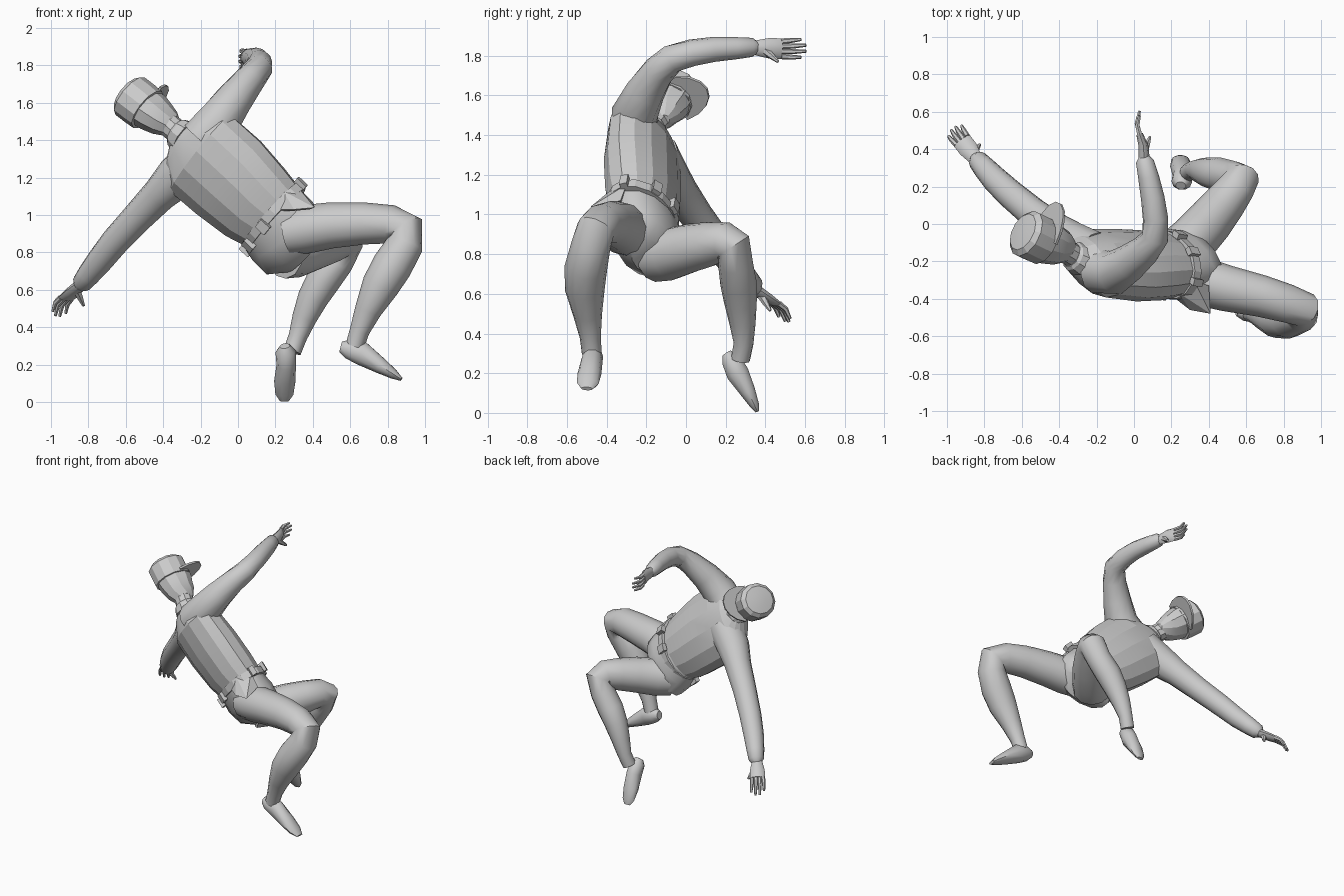
import bpy, bmesh, math
from mathutils import Vector as V


def finish(name, bm, angle):
    bmesh.ops.recalc_face_normals(bm, faces=bm.faces)
    me = bpy.data.meshes.new(name)
    bm.to_mesh(me)
    bm.free()
    ob = bpy.data.objects.new(name, me)
    bpy.context.collection.objects.link(ob)
    if angle:
        bpy.ops.object.select_all(action='DESELECT')
        ob.select_set(True)
        bpy.context.view_layer.objects.active = ob
        bpy.ops.object.shade_smooth_by_angle(angle=math.radians(angle))
    return ob


def loft(name, rings, ref, n=10, angle=0):
    """Elliptical rings (x, y, z, half width along ref, half depth) joined into a capped tube."""
    bm = bmesh.new()
    pts = [V(r[:3]) for r in rings]
    loops = []
    for i, r in enumerate(rings):
        p0, p1 = pts[max(i - 1, 0)], pts[min(i + 1, len(pts) - 1)]
        d0 = (pts[i] - p0).normalized()
        d1 = (p1 - pts[i]).normalized()
        t = (d0 + d1).normalized()
        a = (V(ref) - t * V(ref).dot(t)).normalized()
        b = t.cross(a)
        ra, rb = r[3], r[-1]
        loops.append([bm.verts.new(pts[i] + a * ra * math.cos(k * math.tau / n)
                                   + b * rb * math.sin(k * math.tau / n)) for k in range(n)])
    for A, B in zip(loops, loops[1:]):
        for k in range(n):
            bm.faces.new((A[k], A[(k + 1) % n], B[(k + 1) % n], B[k]))
    bm.faces.new(loops[0])
    bm.faces.new(loops[-1])
    return finish(name, bm, angle)


def hull(name, pts):
    bm = bmesh.new()
    for p in pts:
        bm.verts.new(p)
    bmesh.ops.convex_hull(bm, input=bm.verts)
    return finish(name, bm, 0)


# body axes: right-hand side and chest direction
side = V((.57, -.42, .70)).normalized()
chest = V((.31, .90, .29)).normalized()

# torso and pelvis
loft("torso", [(-.31, -.18, 1.43, .08, .07), (-.275, -.185, 1.395, .19, .11),
               (-.20, -.21, 1.33, .285, .155), (-.05, -.22, 1.20, .28, .17),
               (.09, -.22, 1.07, .255, .17), (.19, -.22, .99, .225, .155)], side, 14, 15)
loft("pelvis", [(.17, -.22, 1.0, .22, .155), (.25, -.205, .90, .235, .17),
                (.31, -.19, .83, .23, .15), (.36, -.18, .785, .13, .09)], side, 14, 40)

# belt with pouches
waist, down = V((.19, -.22, .99)), V((.72, -.12, -.68)).normalized()
loft("belt", [(*(waist + down * t), .24, .172) for t in (-.025, .025)], side, 16)


def on_belt(deg, ra, rb):
    q = math.radians(deg)
    return waist + side * ra * math.cos(q) + chest * rb * math.sin(q)


for deg in (-165, -130, -90, 5, 55, 90):
    hull("belt_pouch", [on_belt(deg + d, .23 + e, .16 + e) + down * s
                        for d in (-6, 6) for e in (0, .034) for s in (-.033, .033)])

# jacket flap flaring over the right hip
flap = [V(p) for p in ((.21, -.39, 1.03), (.24, -.37, 1.13), (.32, -.30, 1.15),
                       (.40, -.33, 1.07), (.41, -.48, 1.04), (.30, -.46, 1.03))]
hull("hip_flap", flap + [p.lerp(V((.3, -.33, 1.0)), .25) for p in flap])

# right arm, raised and bent
loft("right_arm", [(-.19, -.25, 1.40, .125), (-.10, -.26, 1.505, .118), (-.02, -.205, 1.62, .10),
                   (.06, -.14, 1.72, .083), (.113, -.07, 1.785, .074), (.115, .03, 1.815, .068),
                   (.10, .14, 1.832, .063), (.078, .25, 1.838, .056), (.058, .335, 1.842, .048),
                   (.055, .36, 1.84, .03)], (-.5, .3, .8), 12, 40)

# left arm, stretched down and away
loft("left_arm", [(-.22, -.16, 1.30, .125), (-.33, -.10, 1.20, .116), (-.42, -.03, 1.11, .094),
                  (-.54, .06, .985, .083), (-.66, .16, .855, .077), (-.74, .235, .755, .071),
                  (-.80, .30, .68, .062), (-.835, .34, .635, .054),
                  (-.85, .355, .615, .032)], (.7, .6, 0), 12, 40)


def hand(label, wrist, mid, knuckle, bend, tip, across, thumb):
    w = V(across).normalized()
    wrist, mid, knuckle, bend, tip = map(V, (wrist, mid, knuckle, bend, tip))
    loft(label + "_palm", [(*wrist, .036, .03), (*mid, .052, .026), (*knuckle, .052, .018)], w, 8, 45)
    for k in (-1.5, -.5, .5, 1.5):
        short = .8 if abs(k) > 1 else 1
        ends = [knuckle + w * k * .025, knuckle.lerp(bend, short) + w * k * .028,
                knuckle.lerp(tip, short) + w * k * .03]
        loft(label + "_finger", [(*p, r) for p, r in zip(ends, (.015, .013, .008))], w, 6, 45)
    t = V(thumb)
    base = wrist.lerp(mid, .5)
    loft(label + "_thumb", [(*base, .024), (*(base.lerp(t, .55)), .017), (*t, .008)], w, 6, 45)


hand("right_hand", (.055, .345, 1.84), (.05, .42, 1.838), (.03, .48, 1.835), (.015, .54, 1.835),
     (.03, .605, 1.838), (0, 0, 1), (.085, .465, 1.77))
hand("left_hand", (-.845, .345, .625), (-.885, .40, .585), (-.92, .445, .555), (-.95, .485, .52),
     (-.965, .51, .46), (.75, .6, -.1), (-.825, .425, .515))

# right leg and foot
loft("right_leg", [(.27, -.28, .905, .12), (.37, -.31, .925, .13), (.50, -.345, .945, .123),
                   (.68, -.385, .955, .112), (.82, -.425, .95, .103), (.902, -.455, .925, .098),
                   (.89, -.48, .84, .10), (.825, -.505, .73, .108), (.76, -.51, .62, .10),
                   (.695, -.495, .49, .072), (.65, -.482, .38, .053),
                   (.625, -.475, .30, .05)], (0, 1, 0), 12, 40)
loft("right_foot", [(.55, -.465, .295, .028, .03), (.59, -.468, .285, .05, .055),
                    (.66, -.475, .26, .055, .066), (.76, -.487, .195, .06, .045),
                    (.83, -.495, .15, .055, .028), (.873, -.5, .122, .03, .01)], (0, 1, 0), 10, 40)

# left leg and foot
loft("left_leg", [(.25, -.15, .80, .14), (.32, -.08, .80, .133), (.41, .02, .83, .125),
                  (.49, .12, .85, .113), (.55, .20, .862, .10), (.574, .24, .84, .094),
                  (.53, .25, .75, .088), (.455, .265, .65, .092), (.40, .275, .555, .082),
                  (.355, .285, .45, .066), (.32, .29, .35, .05),
                  (.29, .275, .27, .048)], (-.17, .11, .10), 12, 40)
loft("left_foot", [(.25, .205, .30, .028, .025), (.255, .225, .27, .055, .05),
                   (.258, .26, .20, .052, .06), (.25, .31, .11, .057, .042),
                   (.248, .345, .04, .048, .025), (.248, .36, .006, .025, .01)], (1, 0, 0), 10, 40)

# neck, head and cap
neck = V((-.31, -.18, 1.43))
up = V((-.74, .36, .57)).normalized()
face = V((.50, .80, .22))
face = (face - up * face.dot(up)).normalized()
cheek = face.cross(up)


def stack(name, levels, n):
    loft(name, [(*(neck + up * t + face * o), ra, rb) for t, o, ra, rb in levels], cheek, n, 20)


stack("collar", [(-.03, 0, .10, .09), (.02, 0, .085, .08), (.035, 0, .07, .065)], 10)
stack("neck", [(-.02, 0, .065, .065), (.10, .01, .065, .065)], 10)
stack("head", [(.055, .055, .03, .035), (.085, .035, .065, .085), (.14, .015, .09, .105),
               (.20, .01, .105, .12), (.27, .005, .11, .125)], 10)
stack("cap", [(.235, 0, .122, .13), (.29, 0, .125, .132), (.36, 0, .125, .132),
              (.385, 0, .10, .105), (.392, 0, .045, .05)], 12)
visor = []
for k in range(9):
    q = math.radians(k * 22.5)
    p = neck + up * (.24 + .03 * math.sin(q)) + cheek * .127 * math.cos(q) + face * (.05 + .18 * math.sin(q))
    visor += [p, p + up * .014]
hull("cap_visor", visor)
